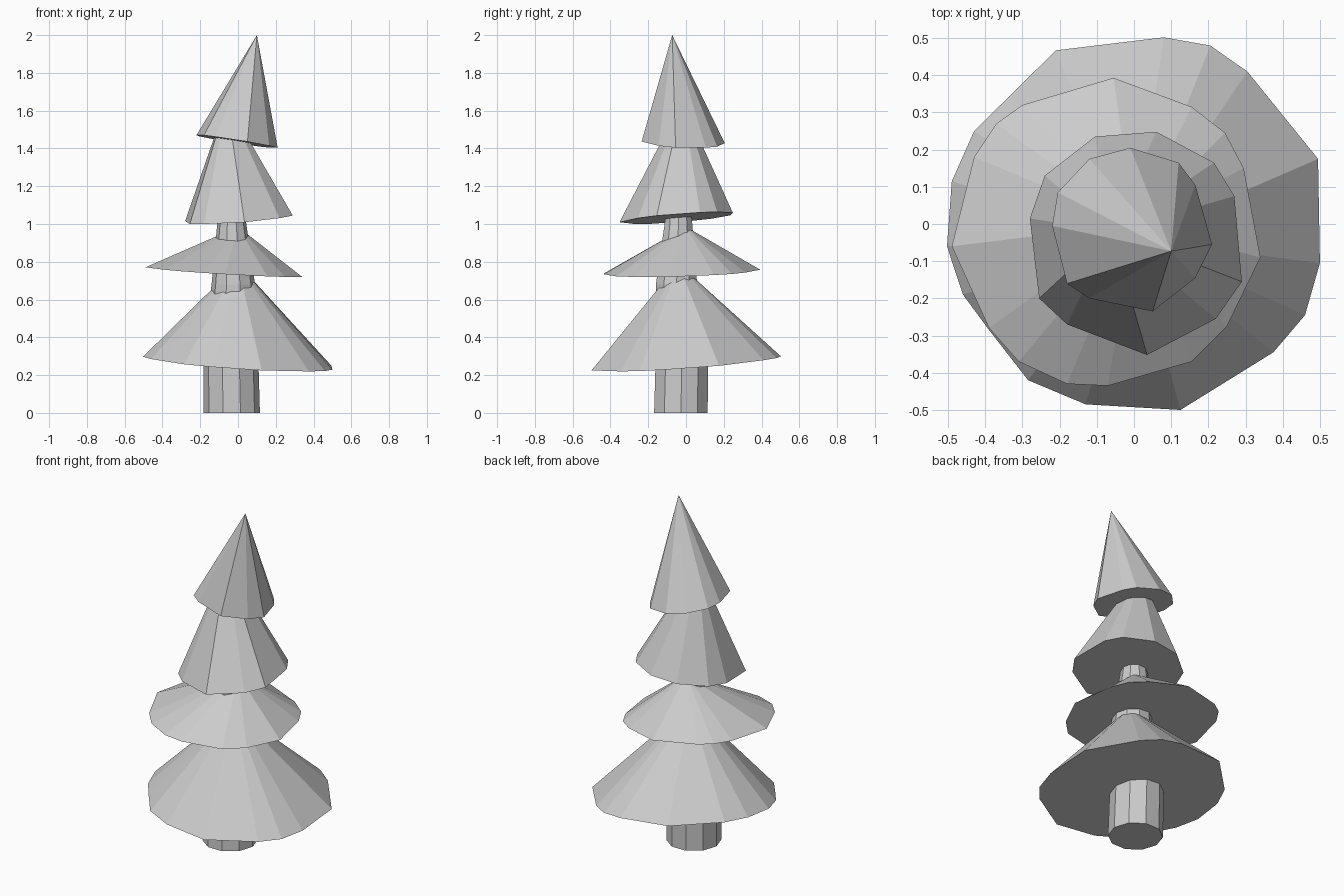
import bpy
import bmesh
from math import cos, sin, tau


def finish(name, bm):
    bmesh.ops.recalc_face_normals(bm, faces=bm.faces)
    mesh = bpy.data.meshes.new(name)
    bm.to_mesh(mesh)
    bm.free()
    obj = bpy.data.objects.new(name, mesh)
    bpy.context.collection.objects.link(obj)
    return obj


def tier(name, apex, height, slope_x, slope_y, outline):
    """Faceted cone whose uneven rim lies on a tilted plane."""
    bm = bmesh.new()
    rim = [bm.verts.new((x, y, height + slope_x * x + slope_y * y)) for x, y in outline]
    tip = bm.verts.new(apex)
    bm.faces.new(rim)
    for a, b in zip(rim, rim[1:] + rim[:1]):
        bm.faces.new((a, tip, b))
    return finish(name, bm)


def trunk(name, sections, sides=10):
    """Slightly crooked tapering column; sections are (x, y, z, radius)."""
    bm = bmesh.new()
    rings = []
    for x, y, z, r in sections:
        rings.append([bm.verts.new((x + r * cos(tau * i / sides),
                                    y + r * sin(tau * i / sides), z))
                      for i in range(sides)])
    for low, high in zip(rings, rings[1:]):
        for i in range(sides):
            j = (i + 1) % sides
            bm.faces.new((low[i], low[j], high[j], high[i]))
    bm.faces.new(rings[0])
    bm.faces.new(rings[-1])
    return finish(name, bm)


# Trunk, showing below and between the tiers
trunk("trunk", [(-0.033, -0.027, 0, 0.149), (-0.038, -0.022, 0.28, 0.146),
                (-0.025, -0.05, 0.68, 0.115), (-0.033, -0.04, 1.0, 0.077),
                (-0.035, -0.04, 1.15, 0.06)])

# Branch tiers from bottom to top
tier("bottom_tier", (0, -0.04, 0.79), 0.269, -0.065, 0.072,
     [(-0.21, 0.467), (0.08, 0.502), (0.205, 0.48), (0.305, 0.41),
      (0.495, 0.175), (0.5, -0.105), (0.46, -0.245), (0.375, -0.345),
      (0.125, -0.5), (-0.13, -0.485), (-0.285, -0.42), (-0.39, -0.285),
      (-0.46, -0.19), (-0.503, -0.06), (-0.49, 0.115), (-0.43, 0.25)])

tier("lower_middle_tier", (0, 0, 0.985), 0.743, -0.06, 0.03,
     [(-0.055, 0.393), (0.155, 0.315), (0.245, 0.245), (0.295, 0.15),
      (0.34, -0.09), (0.25, -0.275), (0.155, -0.37), (-0.07, -0.435),
      (-0.18, -0.43), (-0.31, -0.37), (-0.39, -0.28), (-0.49, -0.06),
      (-0.43, 0.18), (-0.37, 0.27), (-0.3, 0.32)])

tier("upper_middle_tier", (-0.06, -0.02, 1.65), 1.035, 0.075, 0.08,
     [(-0.105, 0.235), (0.06, 0.248), (0.215, 0.165), (0.27, 0.075),
      (0.29, -0.155), (0.22, -0.255), (0.035, -0.352), (-0.18, -0.27),
      (-0.255, -0.2), (-0.28, 0.015), (-0.24, 0.13)])

tier("top_tier", (0.1, -0.073, 2.0), 1.435, -0.16, -0.04,
     [(-0.12, 0.175), (-0.01, 0.205), (0.12, 0.165), (0.165, 0.105),
      (0.21, -0.055), (0.165, -0.145), (0.05, -0.235), (-0.12, -0.2),
      (-0.18, -0.16), (-0.22, -0.005), (-0.205, 0.085)])
